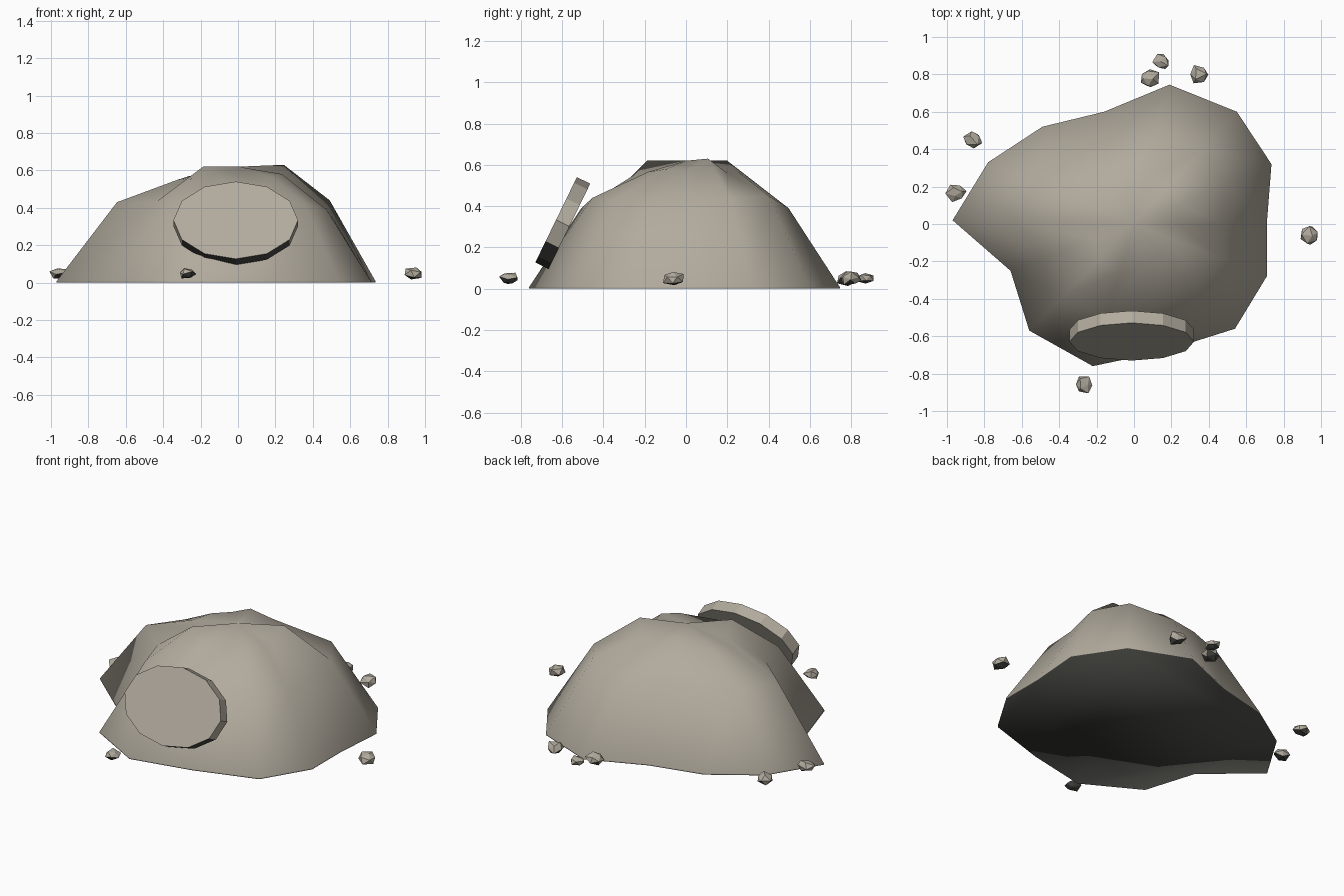
import bpy, bmesh, math, random
from mathutils import Matrix, Vector

if "Cube" in bpy.data.objects:
    bpy.data.objects.remove(bpy.data.objects["Cube"])

random.seed(11)


def flat_colour(name, rgb):
    mat = bpy.data.materials.new(name)
    mat.diffuse_color = (*rgb, 1)
    mat.use_nodes = True
    mat.node_tree.nodes["Principled BSDF"].inputs["Base Color"].default_value = mat.diffuse_color
    return mat


stone = flat_colour("warm grey stone", (0.445, 0.408, 0.342))
underside = flat_colour("dark damp underside", (0.065, 0.068, 0.058))


def finish(name, bm, smooth=False):
    bmesh.ops.recalc_face_normals(bm, faces=bm.faces)
    bm.normal_update()
    for f in bm.faces:
        f.smooth = smooth
        f.material_index = 1 if f.normal.z < -.55 else 0  # faces looking down are dark
    mesh = bpy.data.meshes.new(name)
    bm.to_mesh(mesh)
    bm.free()
    mesh.materials.append(stone)
    mesh.materials.append(underside)
    obj = bpy.data.objects.new(name, mesh)
    bpy.context.collection.objects.link(obj)
    return obj


# Mound: uneven ground outline with a thin foot, two raised rings and a summit
outline = [(.71, 0), (.735, .32), (.55, .60), (.19, .745), (-.16, .60), (-.49, .52), (-.78, .33),
           (-.97, .02), (-.66, -.25), (-.56, -.57), (-.22, -.76), (.16, -.68), (.54, -.56), (.71, -.28)]
shoulder = [.40, .44, .45, .39, .44, .41, .42, .43, .43, .43, .39, .44, .42, .39]
crown = [.56, .63, .56, .57, .62, .58, .57, .55, .56, .62, .55, .53, .565, .58]
n = len(outline)
bm = bmesh.new()
rings = []
for scale, heights in ((1, [0] * n), (1, [.008] * n), (.667, shoulder), (.333, crown)):
    rings.append([bm.verts.new((x * scale, y * scale, z)) for (x, y), z in zip(outline, heights)])
summit = bm.verts.new((0, 0, .62))
for i in range(n):
    j = (i + 1) % n
    for low, high in zip(rings, rings[1:]):
        bm.faces.new((low[i], low[j], high[j], high[i]))
    bm.faces.new((rings[-1][i], rings[-1][j], summit))
bm.faces.new(rings[0][::-1])
finish("rock_mound", bm, smooth=True)

# Oval slab leaning on the front slope
bm = bmesh.new()
bmesh.ops.create_cone(bm, cap_ends=True, segments=12, radius1=1, radius2=1, depth=.072)
bm.transform(Matrix.Translation((-.012, -.597, .318))
             @ Matrix.Rotation(math.radians(64), 4, 'X')
             @ Matrix.Diagonal((.333, .23, 1, 1)))
finish("leaning_slab", bm)

# Loose pebbles scattered round the foot
pebbles = [(.94, -.06, .062), (-.948, .17, .058), (-.862, .45, .056), (-.27, -.86, .055),
           (.08, .78, .06), (.145, .87, .054), (.35, .80, .06)]
for k, (x, y, r) in enumerate(pebbles):
    bm = bmesh.new()
    bmesh.ops.create_icosphere(bm, subdivisions=1, radius=r)
    for v in bm.verts:
        v.co *= random.uniform(.72, 1.1)
    turn = Matrix.Rotation(random.uniform(0, 6.28), 4, Vector((.3, .5, 1)))
    bm.transform(Matrix.Translation((x, y, .05)) @ Matrix.Diagonal((1, .92, .62, 1)) @ turn)
    finish("pebble_%d" % (k + 1), bm)
